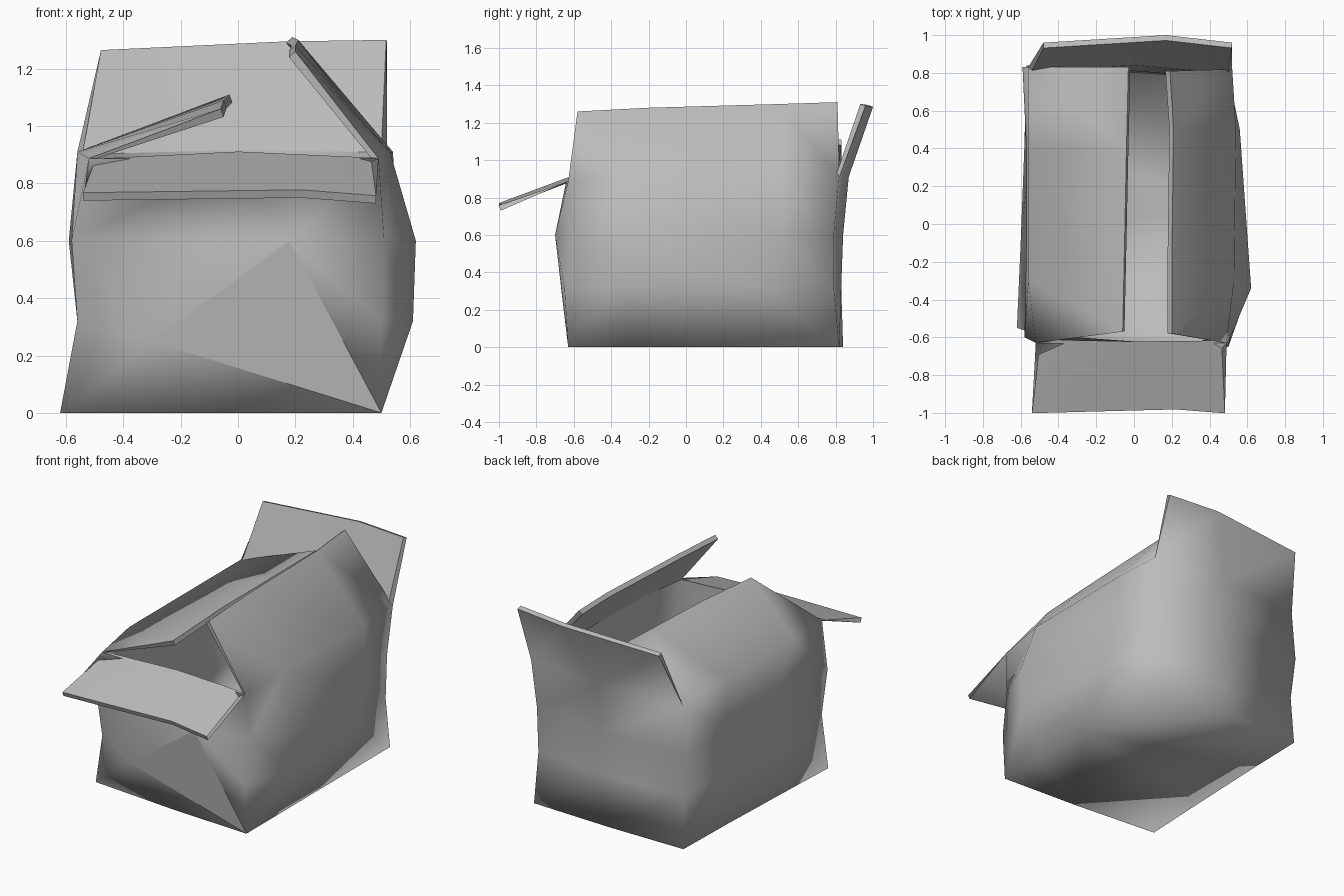
import bpy, bmesh

cube = bpy.data.objects.get("Cube")
if cube:
    bpy.data.objects.remove(cube)

THICK = 0.03

# Wall outlines, counter-clockwise from the front corner at -x
heights = (0, 0.32, 0.6, 0.91)
outlines = (
    ((-.62, -.55), (-.05, -.6), (.5, -.63), (.5, -.3), (.5, .13),
     (.5, .82), (-.05, .84), (-.57, .84), (-.58, .42), (-.6, -.1)),
    ((-.56, -.57), (-.3, -.66), (.5, -.65), (.61, -.34), (.56, .4),
     (.49, .79), (0, .83), (-.56, .82), (-.55, .4), (-.55, -.1)),
    ((-.58, -.6), (.18, -.7), (.51, -.6), (.62, -.34), (.56, .5),
     (.5, .79), (0, .84), (-.59, .83), (-.57, .4), (-.57, -.1)),
    ((-.52, -.63), (0, -.64), (.49, -.63), (.53, -.3), (.54, .5),
     (.52, .82), (0, .87), (-.56, .83), (-.56, .4), (-.56, -.3)),
)

# Flaps: index of the first hinge point and the free edge
flaps = (
    (0, ((-.54, -.99, .74), (.22, -.97, .75), (.48, -.99, .73))),
    (2, ((.2, -.58, 1.26), (.2, -.2, 1.28), (.21, .5, 1.3), (.19, .81, 1.31))),
    (5, ((.52, .96, 1.29), (.17, 1, 1.285), (-.48, .96, 1.255))),
    (7, ((-.03, .83, 1.11), (-.04, .4, 1.1), (-.05, -.1, 1.09), (-.06, -.57, 1.06))),
)

bm = bmesh.new()
rings = [[bm.verts.new((x, y, z)) for x, y in ring]
         for ring, z in zip(outlines, heights)]
base, rim = rings[0], rings[-1]
count = len(base)

# The front rim sags a little, and so does the dent below it
for v in rim[:3]:
    v.co.z = 0.887
rings[1][1].co.z = 0.25

# Crumpled walls, leaving the lower front panel for the dent
for r, (low, high) in enumerate(zip(rings, rings[1:])):
    for i in range(count):
        if i != 1 or r == 2:
            j = (i + 1) % count
            bm.faces.new((low[i], low[j], high[j], high[i]))

# Lower front panel with a flat dented triangle
mid = [ring[1] for ring in rings]
edge = [ring[2] for ring in rings]
bm.faces.new((mid[0], edge[0], mid[1]))
dent = bm.faces.new((mid[1], edge[0], mid[2]))
bm.faces.new((edge[0], edge[1], mid[2]))
bm.faces.new((edge[1], edge[2], mid[2]))

# Bottom
bm.faces.new(base[::-1])

# Open flaps hinged on the rim
for start, points in flaps:
    hinge = [rim[(start + k) % count] for k in range(len(points))]
    tips = [bm.verts.new(p) for p in points]
    for k in range(len(points) - 1):
        bm.faces.new((hinge[k], hinge[k + 1], tips[k + 1], tips[k]))

for face in bm.faces:
    face.smooth = face is not dent
bmesh.ops.triangulate(bm, faces=list(bm.faces))
bm.normal_update()

# Cardboard thickness, with crisp cut edges and inner fold lines
outer_faces = list(bm.faces)
boundary = [e for e in bm.edges if e.is_boundary]
inner = {v: bm.verts.new(v.co - v.normal * THICK) for v in list(bm.verts)}
for face in outer_faces:
    bm.faces.new([inner[v] for v in reversed(face.verts)]).smooth = True
for e in boundary:
    loop = e.link_loops[0]
    a, b = loop.vert, loop.link_loop_next.vert
    bm.faces.new((b, a, inner[a], inner[b]))
    e.smooth = False
    bm.edges.get((inner[a], inner[b])).smooth = False
for a, b in zip(rim, rim[1:] + rim[:1]):
    bm.edges.get((inner[a], inner[b])).smooth = False
bm.normal_update()

mesh = bpy.data.meshes.new("open_box")
bm.to_mesh(mesh)
bm.free()
box = bpy.data.objects.new("open_box", mesh)
bpy.context.collection.objects.link(box)

# Plain grey cardboard
grey = bpy.data.materials.new("plain_grey")
grey.use_nodes = True
colour = (0.5, 0.5, 0.5, 1)
grey.diffuse_color = colour
grey.node_tree.nodes["Principled BSDF"].inputs["Base Color"].default_value = colour
mesh.materials.append(grey)
